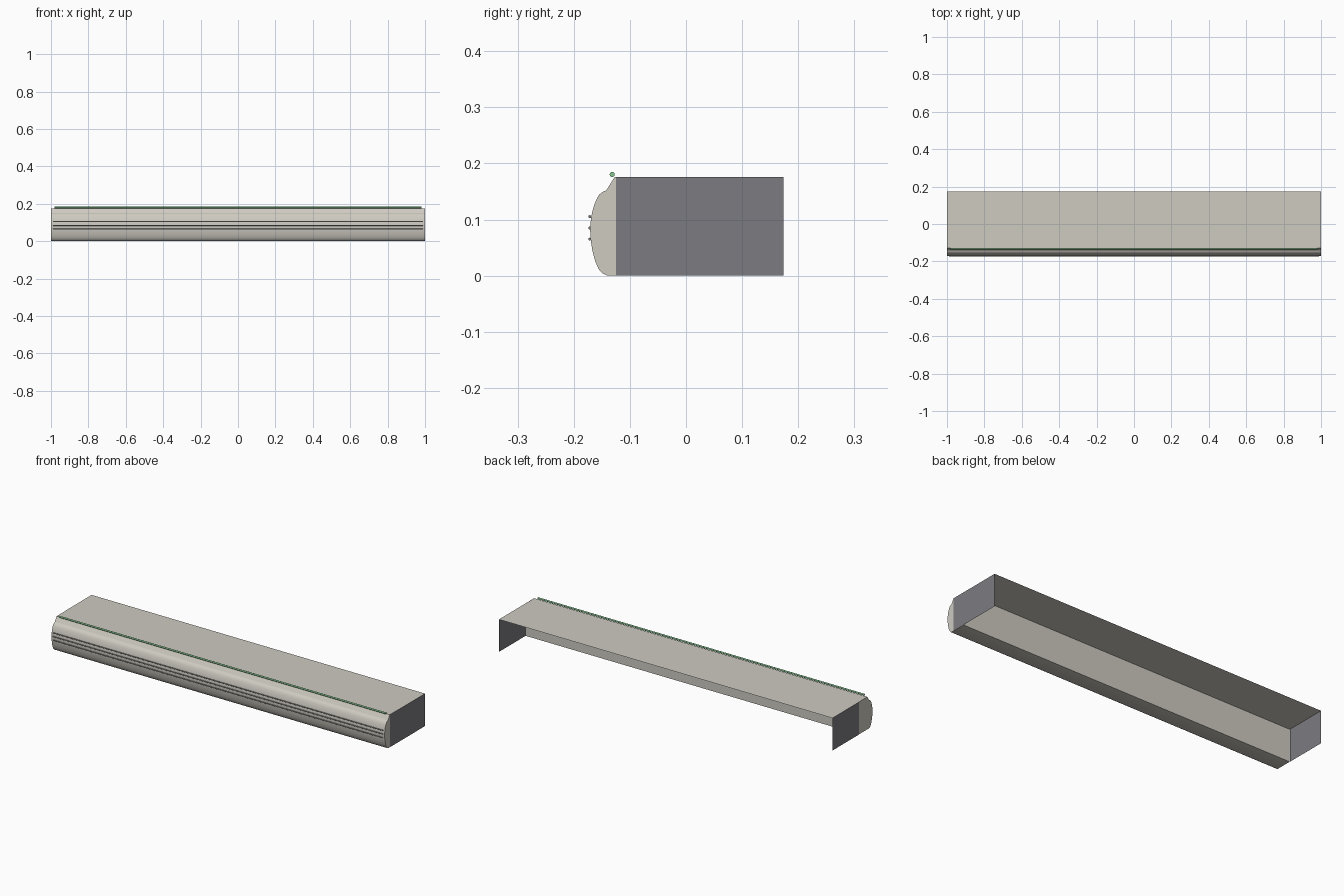
import bpy, bmesh, math

if "Cube" in bpy.data.objects:
    bpy.data.objects.remove(bpy.data.objects["Cube"])

def material(name, rgb):
    m = bpy.data.materials.new(name)
    m.diffuse_color = (*rgb, 1)
    m.use_nodes = True
    m.node_tree.nodes["Principled BSDF"].inputs["Base Color"].default_value = m.diffuse_color
    return m

BEIGE = material("warm beige", (0.62, 0.595, 0.535))
GREY = material("dark grey", (0.202, 0.197, 0.215))
TRIM = material("trim grey", (0.21, 0.205, 0.2))
GREEN = material("green", (0.24, 0.56, 0.28))

HALF, BACK, FRONT, INNER, TOP = 1.0, 0.174, -0.125, -0.054, 0.176

def finish(name, bm, mat, smooth=False):
    me = bpy.data.meshes.new(name)
    bm.to_mesh(me)
    bm.free()
    me.materials.append(mat)
    ob = bpy.data.objects.new(name, me)
    bpy.context.collection.objects.link(ob)
    if smooth:
        bpy.ops.object.select_all(action='DESELECT')
        ob.select_set(True)
        bpy.context.view_layer.objects.active = ob
        bpy.ops.object.shade_smooth_by_angle(angle=math.radians(30))
    return ob

def sheet(name, corners, mat):
    bm = bmesh.new()
    bm.faces.new([bm.verts.new(c) for c in corners])
    return finish(name, bm, mat)

def extrude_x(name, profile, half, mat):
    """Closed (y, z) outline swept along x into a capped solid."""
    bm = bmesh.new()
    f = bm.faces.new([bm.verts.new((-half, y, z)) for y, z in profile])
    new = bmesh.ops.extrude_face_region(bm, geom=[f])["geom"]
    bmesh.ops.translate(bm, vec=(2 * half, 0, 0),
                        verts=[v for v in new if isinstance(v, bmesh.types.BMVert)])
    bmesh.ops.recalc_face_normals(bm, faces=bm.faces)
    return finish(name, bm, mat, True)

def rod(name, y, z, r, half, mat):
    n = 24
    ring = [(y + r * math.cos(a * math.tau / n), z + r * math.sin(a * math.tau / n))
            for a in range(n)]
    return extrude_x(name, ring, half, mat)

# Open housing: top sheet and two end panels, no back, open underneath
sheet("top_panel", [(-HALF, INNER, TOP), (HALF, INNER, TOP),
                    (HALF, BACK, TOP), (-HALF, BACK, TOP)], BEIGE)

# The right panel overlaps the beam end, the left one stops at the beam
for side, s, y0 in (("left", -1, INNER), ("right", 1, FRONT)):
    c = [(s * HALF, y0, 0), (s * HALF, BACK, 0), (s * HALF, BACK, TOP), (s * HALF, y0, TOP)]
    sheet(side + "_end_panel", c if s > 0 else c[::-1], GREY)

# Solid front beam: rounded nose, chamfered lip, flat bottom and flat inner wall
extrude_x("front_beam", [
    (INNER, TOP), (-0.127, TOP), (-0.142, 0.152), (-0.149, 0.149), (-0.155, 0.144),
    (-0.160, 0.135), (-0.165, 0.122), (-0.169, 0.105), (-0.171, 0.085), (-0.170, 0.065),
    (-0.167, 0.045), (-0.162, 0.026), (-0.156, 0.012), (-0.149, 0.004), (-0.140, 0.0),
    (INNER, 0)], HALF - 0.001, BEIGE)

# Three horizontal trim strips on the front
for i in range(3):
    rod(f"trim_strip_{i + 1}", -0.1715, 0.065 + 0.02 * i, 0.0026, 0.99, TRIM)

# Green strip along the upper front edge
rod("green_strip", -0.1315, 0.1803, 0.0045, 0.98, GREEN)
